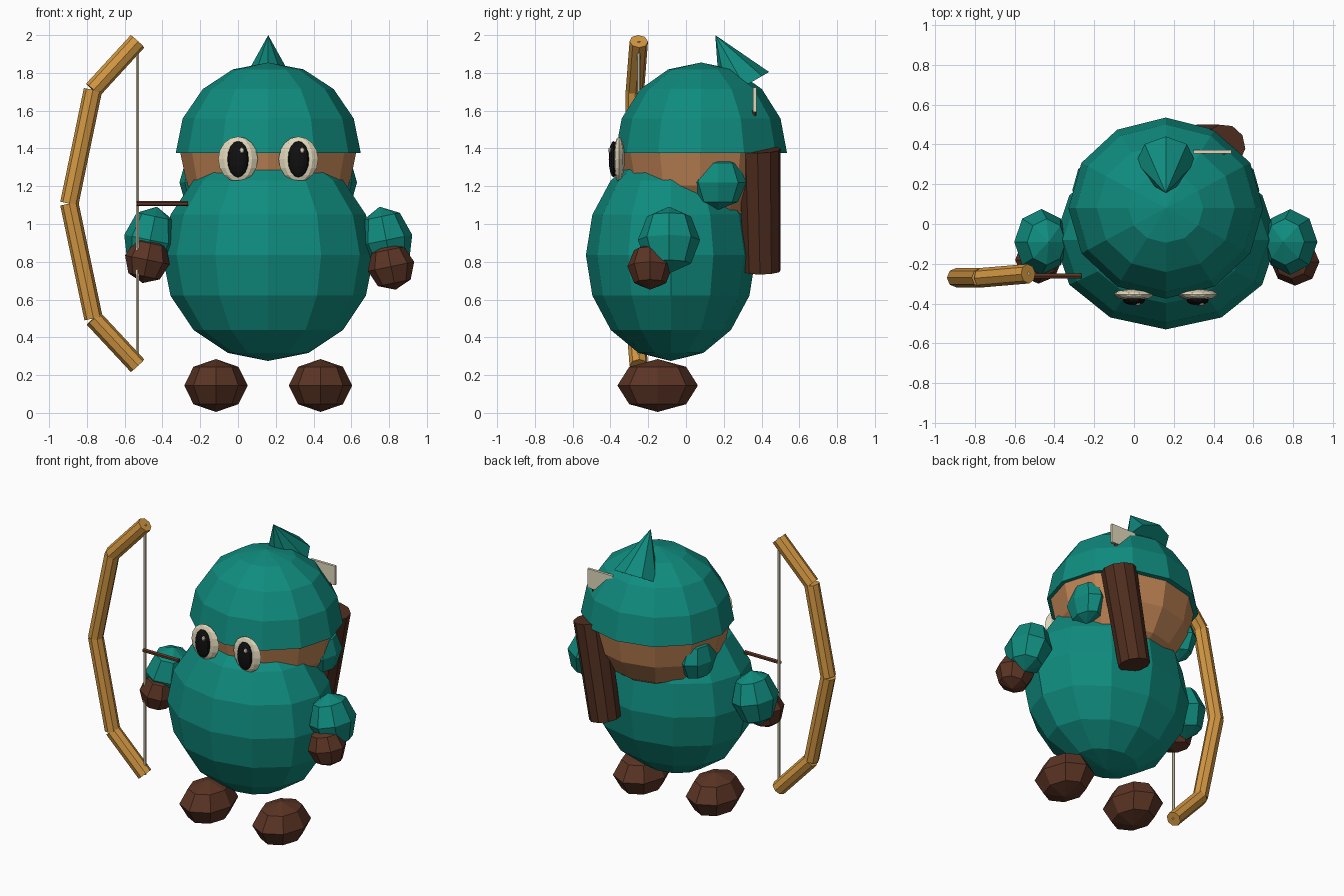
import bpy
import bmesh
from mathutils import Vector, Matrix

cube = bpy.data.objects.get("Cube")
if cube:
    bpy.data.objects.remove(cube, do_unlink=True)


def material(name, rgb):
    m = bpy.data.materials.new(name)
    m.use_nodes = True
    m.diffuse_color = (*rgb, 1)
    bsdf = m.node_tree.nodes["Principled BSDF"]
    bsdf.inputs["Base Color"].default_value = (*rgb, 1)
    bsdf.inputs["Roughness"].default_value = 0.8
    return m


TEAL = material("teal", (0.005, 0.26, 0.21))
BROWN = material("brown_leather", (0.105, 0.035, 0.018))
DARK = material("dark_leather", (0.08, 0.027, 0.014))
SKIN = material("skin", (0.52, 0.23, 0.09))
WOOD = material("bow_wood", (0.65, 0.31, 0.055))
CREAM = material("cream", (0.76, 0.69, 0.5))
BLACK = material("black", (0.005, 0.005, 0.005))

CX = 0.16  # middle of the figure


def finish(name, bm, mat):
    bmesh.ops.recalc_face_normals(bm, faces=bm.faces)
    mesh = bpy.data.meshes.new(name)
    bm.to_mesh(mesh)
    bm.free()
    mesh.materials.append(mat)
    obj = bpy.data.objects.new(name, mesh)
    bpy.context.collection.objects.link(obj)
    return obj


def ball(name, centre, radii, mat, segments=8, rings=4, tilt=0.0, half=False):
    """Faceted ellipsoid, optionally cut to its upper half."""
    bm = bmesh.new()
    bmesh.ops.create_uvsphere(bm, u_segments=segments, v_segments=rings, radius=1)
    if half:
        low = [v for v in bm.verts if v.co.z < -0.01]
        bmesh.ops.delete(bm, geom=low, context="VERTS")
        rim = [e for e in bm.edges if e.is_boundary]
        bmesh.ops.contextual_create(bm, geom=rim)
    bm.transform(Matrix.Translation(centre) @ Matrix.Rotation(tilt, 4, "Y")
                 @ Matrix.Diagonal((*radii, 1)))
    return finish(name, bm, mat)


def rod(name, start, end, r_start, r_end, mat, sides=8):
    """Closed cylinder or cone between two points."""
    a, b = Vector(start), Vector(end)
    axis = b - a
    bm = bmesh.new()
    bmesh.ops.create_cone(bm, cap_ends=True, segments=sides, radius1=r_start,
                          radius2=r_end, depth=axis.length)
    bmesh.ops.remove_doubles(bm, verts=bm.verts, dist=0.0001)
    bm.transform(Matrix.Translation((a + b) / 2)
                 @ axis.to_track_quat("Z", "Y").to_matrix().to_4x4())
    return finish(name, bm, mat)


# Body, head and hood
ball("body", (CX, -0.08, 0.835), (0.56, 0.45, 0.56), TEAL, 12, 8)
ball("head", (CX, 0.075, 1.375), (0.465, 0.425, 0.45), SKIN, 12, 8)
ball("hood", (CX, 0.08, 1.375), (0.49, 0.455, 0.48), TEAL, 12, 8, half=True)
rod("hood_peak", (CX, 0.31, 1.73), (CX, 0.155, 2.0), 0.15, 0, TEAL)

# Paired parts
for side, s in (("left", 1), ("right", -1)):
    ball(side + "_hood_flap", (CX + s * 0.37, 0.17, 1.22), (0.10, 0.15, 0.145), TEAL)
    ball(side + "_arm", (CX + s * 0.625, -0.09, 0.915), (0.14, 0.165, 0.18), TEAL,
         tilt=-s * 0.2)
    ball(side + "_foot", (CX + s * 0.277, -0.15, 0.145), (0.168, 0.213, 0.14), BROWN)

    # Eyes
    ex = CX + s * 0.16
    ball(side + "_eye", (ex, -0.355, 1.343), (0.105, 0.03, 0.12), CREAM, 8, 8)
    ball(side + "_pupil", (ex, -0.383, 1.343), (0.056, 0.026, 0.096), BLACK, 12, 8)
    ball(side + "_eye_glint", (ex + 0.02, -0.402, 1.39), (0.013, 0.01, 0.016), CREAM)

ball("left_hand", (0.81, -0.19, 0.775), (0.125, 0.12, 0.125), BROWN, tilt=-0.2)
ball("right_hand", (-0.48, -0.18, 0.81), (0.12, 0.12, 0.125), BROWN, tilt=0.2)

# Quiver and the arrow standing in it
rod("quiver", (0.335, 0.402, 0.75), (0.45, 0.39, 1.395), 0.1, 0.112, DARK, 10)
rod("quiver_arrow_shaft", (0.45, 0.36, 1.1), (0.45, 0.36, 1.6), 0.012, 0.012, DARK, 6)
bm = bmesh.new()
bmesh.ops.create_cube(bm, size=1)
bm.transform(Matrix.Translation((0.395, 0.363, 1.657))
             @ Matrix.Diagonal((0.19, 0.018, 0.13, 1)))
finish("arrow_feather", bm, CREAM)

# Bow limbs, string and nocked arrow
bow = [(-0.532, -0.25, 1.967), (-0.768, -0.27, 1.71), (-0.893, -0.27, 1.108),
       (-0.765, -0.27, 0.5), (-0.532, -0.25, 0.25)]
for i, (p, q) in enumerate(zip(bow, bow[1:])):
    rod("bow_limb_%d" % (i + 1), p, q, 0.049, 0.049, WOOD)
rod("bow_string", bow[0], bow[-1], 0.009, 0.009, CREAM, 6)
rod("nocked_arrow", (-0.535, -0.262, 1.108), (-0.265, -0.262, 1.108), 0.014, 0.014, BROWN, 6)
